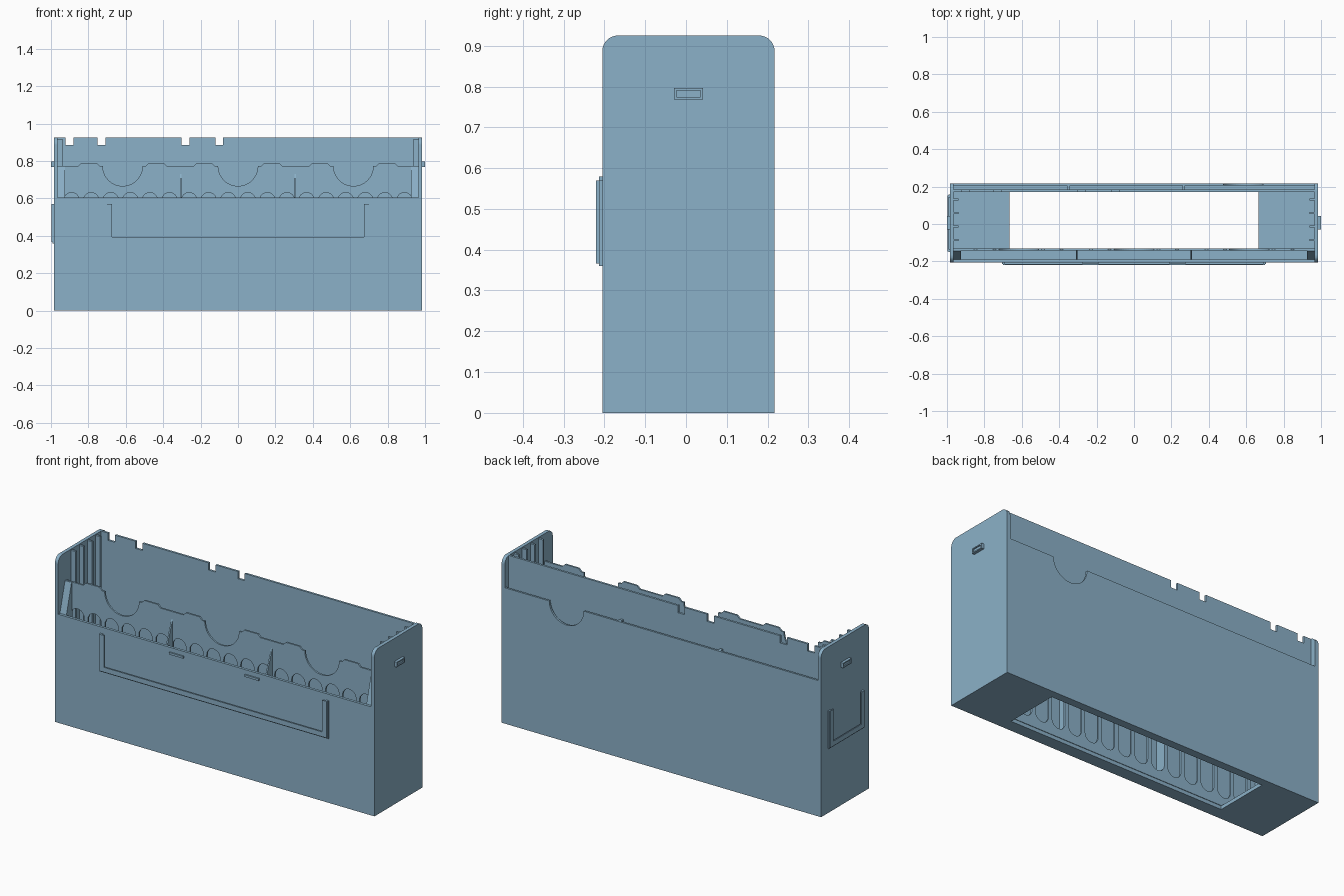
import bpy
from math import pi, sin, cos
from mathutils import Matrix

cube = bpy.data.objects.get("Cube")
if cube:
    bpy.data.objects.remove(cube, do_unlink=True)

blue = bpy.data.materials.new("dusty blue plastic")
blue.use_nodes = True
color = (0.26, 0.44, 0.58, 1)
blue.diffuse_color = color
blue.node_tree.nodes["Principled BSDF"].inputs["Base Color"].default_value = color

# Columns send a flat outline (u, v) and its thickness into model space
AXES = {
    "X": Matrix(((0, 0, 1, 0), (1, 0, 0, 0), (0, 1, 0, 0), (0, 0, 0, 1))),
    "Y": Matrix(((1, 0, 0, 0), (0, 0, -1, 0), (0, 1, 0, 0), (0, 0, 0, 1))),
    "Z": Matrix.Identity(4),
}


def plate(name, axis, lo, hi, outline, holes=()):
    """Extrude an outline with optional holes between lo and hi on an axis."""
    curve = bpy.data.curves.new(name, "CURVE")
    curve.dimensions = "2D"
    curve.fill_mode = "BOTH"
    curve.extrude = (hi - lo) / 2
    for pts in (outline, *holes):
        s = curve.splines.new("POLY")
        s.points.add(len(pts) - 1)
        for p, (u, v) in zip(s.points, pts):
            p.co = (u, v, 0, 1)
        s.use_cyclic_u = True
    temp = bpy.data.objects.new(name + " outline", curve)
    bpy.context.collection.objects.link(temp)
    deps = bpy.context.evaluated_depsgraph_get()
    mesh = bpy.data.meshes.new_from_object(temp.evaluated_get(deps))
    bpy.data.objects.remove(temp, do_unlink=True)
    mid = (lo + hi) / 2
    shift = {"X": (mid, 0, 0), "Y": (0, mid, 0), "Z": (0, 0, mid)}[axis]
    mesh.transform(Matrix.Translation(shift) @ AXES[axis])
    for f in mesh.polygons:
        f.use_smooth = False
    mesh.materials.clear()
    mesh.materials.append(blue)
    obj = bpy.data.objects.new(name, mesh)
    bpy.context.collection.objects.link(obj)
    return obj


def rect(u0, u1, v0, v1):
    return [(u0, v0), (u1, v0), (u1, v1), (u0, v1)]


def arc(cu, cv, r, a0, a1, n=16):
    return [(cu + r * cos(a0 + (a1 - a0) * i / n), cv + r * sin(a0 + (a1 - a0) * i / n))
            for i in range(n + 1)]


def box(name, x, y, z):
    return plate(name, "Z", *z, rect(*x, *y))


W, T = 0.985, 0.965          # outer and inner half width
FRONT, BACK, TOP = -0.205, 0.217, 0.925
R = 0.038

# Floor with its large opening
plate("floor", "Z", 0, 0.02, rect(-T, T, FRONT, BACK), [rect(-0.665, 0.665, -0.135, 0.172)])

# Outer front wall
box("front_wall", (-T, T), (FRONT, -0.19), (0.02, 0.605))

# Side walls with rounded top corners, guide fins, clips and pocket end wedges
side = ([(FRONT, 0), (BACK, 0)] + arc(BACK - R, TOP - R, R, 0, pi / 2, 8)
        + arc(FRONT + R, TOP - R, R, pi / 2, pi, 8))
wedge = [(-0.19, 0.02), (-0.135, 0.02), (-0.135, 0.77), (-0.145, 0.77), (-0.19, 0.605)]
for label, s in (("left", 1), ("right", -1)):
    def span(a, b):
        return sorted((s * a, s * b))
    plate(label + "_side_wall", "X", *span(T, W), side)
    plate(label + "_pocket_end", "X", *span(0.925, T), wedge)
    for i in range(4):
        y = -0.085 + i * 0.072
        box(f"{label}_guide_fin_{i + 1}", span(0.938, T), (y - 0.006, y + 0.006), (0.02, 0.918))
    # Clip: a raised rim around a slightly sunken centre
    plate(label + "_clip_rim", "X", *span(W, 1.0), rect(-0.03, 0.042, 0.768, 0.796),
          [rect(-0.023, 0.035, 0.774, 0.79)])
    plate(label + "_clip_centre", "X", *span(W, 0.994), rect(-0.023, 0.035, 0.774, 0.79))

# Inner front wall: finger notches, raised tabs and a row of long slots
edge = [(-T, 0.02), (T, 0.02), (T, 0.772)]
for c in (0.617, 0, -0.617):
    for tab in (0.18, -0.18):
        m = c + tab
        if tab < 0:
            edge += arc(c, 0.772, 0.106, 0, -pi, 24)
        edge += [(m + 0.058, 0.772), (m + 0.042, 0.788), (m - 0.042, 0.788), (m - 0.058, 0.772)]
edge.append((-T, 0.772))
slots = []
for i in range(18):
    x = -0.89 + i * 1.78 / 17
    slots.append(arc(x, 0.59, 0.041, 0, pi) + arc(x, 0.11, 0.041, pi, 2 * pi))
plate("inner_front_wall", "Y", -0.142, -0.132, edge, slots)

# Thin sloped dividers in the front pocket
divider = [(-0.19, 0.02), (-0.142, 0.02), (-0.142, 0.73), (-0.19, 0.605)]
for label, x in (("left", 0.307), ("right", -0.307)):
    plate(label + "_front_divider", "X", x - 0.004, x + 0.004, divider)

# Tall inner back wall with square notches along the top
edge = [(-T, 0.02), (T, 0.02), (T, TOP)]
for x in (-0.10, -0.28, -0.73, -0.90):
    edge += [(x + 0.021, TOP), (x + 0.021, 0.885), (x - 0.021, 0.885), (x - 0.021, TOP)]
edge.append((-T, TOP))
plate("inner_back_wall", "Y", 0.172, 0.184, edge)

# Lower outer back wall with one finger notch, and the back pocket dividers
edge = ([(-T, 0.02), (T, 0.02), (T, 0.757)] + arc(0.585, 0.757, 0.106, 0, -pi, 24) + [(-T, 0.757)])
plate("outer_back_wall", "Y", 0.206, BACK, edge)
for label, x in (("left", 0.265), ("right", -0.35)):
    box(label + "_back_divider", (x - 0.007, x + 0.007), (0.184, 0.206), (0.02, 0.757))


def channel(u0, u1, v0, v1, w):
    """U-shaped outline, open at the top."""
    return [(u0, v0), (u1, v0), (u1, v1), (u1 - w, v1), (u1 - w, v0 + w),
            (u0 + w, v0 + w), (u0 + w, v1), (u0, v1)]


# Label holders: an outer rail and a wider overhanging lip
plate("front_label_rail", "Y", -0.213, FRONT, channel(-0.705, 0.705, 0.36, 0.57, 0.016))
plate("front_label_lip", "Y", -0.22, -0.213, channel(-0.7, 0.7, 0.366, 0.57, 0.027))
plate("side_label_rail", "X", -0.992, -W, channel(-0.15, 0.157, 0.36, 0.57, 0.016))
plate("side_label_lip", "X", -0.998, -0.992, channel(-0.146, 0.153, 0.366, 0.57, 0.027))

# Small retaining tabs above the front label
for label, x in (("left", 0.233), ("right", -0.233)):
    box(label + "_label_tab", (x - 0.043, x + 0.043), (-0.213, FRONT), (0.568, 0.58))
